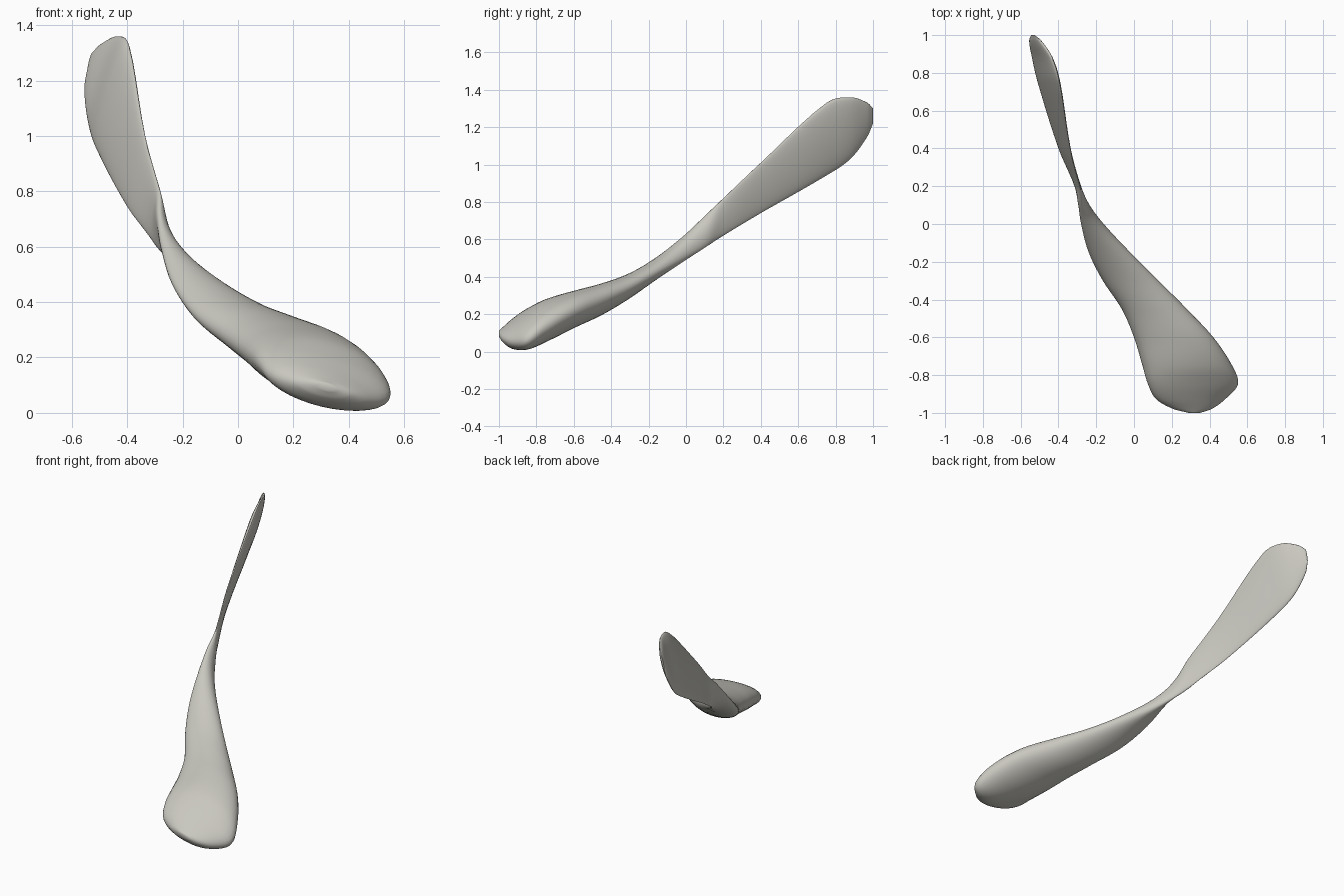
import bpy
import bmesh
import math

cube = bpy.data.objects.get("Cube")
if cube:
    bpy.data.objects.remove(cube, do_unlink=True)

SIDES = 32
STEPS = 5

# Cross-sections from back to front: y, x min, x max, z min, z max, lean angle
SECTIONS = [
    (1.0, -.545, -.525, 1.22, 1.30, .6),
    (.97, -.555, -.49, 1.15, 1.33, .6),
    (.88, -.54, -.43, 1.03, 1.36, .5),
    (.75, -.51, -.39, .94, 1.33, .5),
    (.4, -.40, -.335, .74, 1.01, .5),
    (.2, -.315, -.28, .62, .82, 1.0),
    (.1, -.295, -.235, .555, .725, 2.2),
    (0, -.28, -.16, .49, .63, 2.3),
    (-.15, -.24, -.02, .39, .51, 2.0),
    (-.3, -.165, .13, .285, .42, 1.75),
    (-.45, -.065, .28, .195, .365, 1.65),
    (-.6, 0, .42, .125, .325, 1.7),
    (-.75, .045, .52, .05, .28, 1.9),
    (-.85, .075, .55, .01, .23, 2.1),
    (-.93, .12, .48, .015, .175, 2.1),
    (-.98, .21, .41, .05, .13, 2.1),
    (-1.0, .29, .35, .08, .11, 2.1),
]


def make_material(name, color):
    mat = bpy.data.materials.new(name)
    mat.use_nodes = True
    mat.diffuse_color = color
    mat.node_tree.nodes["Principled BSDF"].inputs["Base Color"].default_value = color
    return mat


def blend(before, start, end, after, t):
    """Smooth spline between two sections, with y as the parameter."""
    span = end[0] - start[0]
    result = [start[0] + span * t]
    for k in range(1, len(start)):
        m0 = (end[k] - before[k]) / (end[0] - before[0]) * span if before is not start else end[k] - start[k]
        m1 = (after[k] - start[k]) / (after[0] - start[0]) * span if after is not end else end[k] - start[k]
        change = start[k] - end[k]
        result.append(start[k] + m0 * t - (3 * change + 2 * m0 + m1) * t ** 2
                      + (2 * change + m0 + m1) * t ** 3)
    return result


def smooth_sections():
    last = len(SECTIONS) - 1
    for i in range(last):
        for s in range(STEPS):
            yield blend(SECTIONS[max(i - 1, 0)], SECTIONS[i], SECTIONS[i + 1],
                        SECTIONS[min(i + 2, last)], s / STEPS)
    yield SECTIONS[last]


# Twisted body: leaning oval sections joined from tip to tip
bm = bmesh.new()
rings = []
for y, x0, x1, z0, z1, lean in smooth_sections():
    ring = []
    for j in range(SIDES):
        a = math.tau * j / SIDES
        x = (x0 + x1) / 2 + (x1 - x0) / 2 * math.cos(a)
        z = (z0 + z1) / 2 + (z1 - z0) / 2 * math.cos(a - lean)
        ring.append(bm.verts.new((x, y, z)))
    rings.append(ring)

for r, s in zip(rings, rings[1:]):
    for j in range(SIDES):
        k = (j + 1) % SIDES
        bm.faces.new((r[j], r[k], s[k], s[j]))
bm.faces.new(rings[0])
bm.faces.new(rings[-1])
bmesh.ops.recalc_face_normals(bm, faces=bm.faces)

mesh = bpy.data.meshes.new("twisted_blade")
bm.to_mesh(mesh)
bm.free()
blade = bpy.data.objects.new("twisted_blade", mesh)
bpy.context.collection.objects.link(blade)
mesh.materials.append(make_material("warm_light_grey", (.58, .57, .52, 1)))

bpy.context.view_layer.objects.active = blade
blade.select_set(True)
bpy.ops.object.shade_smooth_by_angle(angle=math.radians(60))
